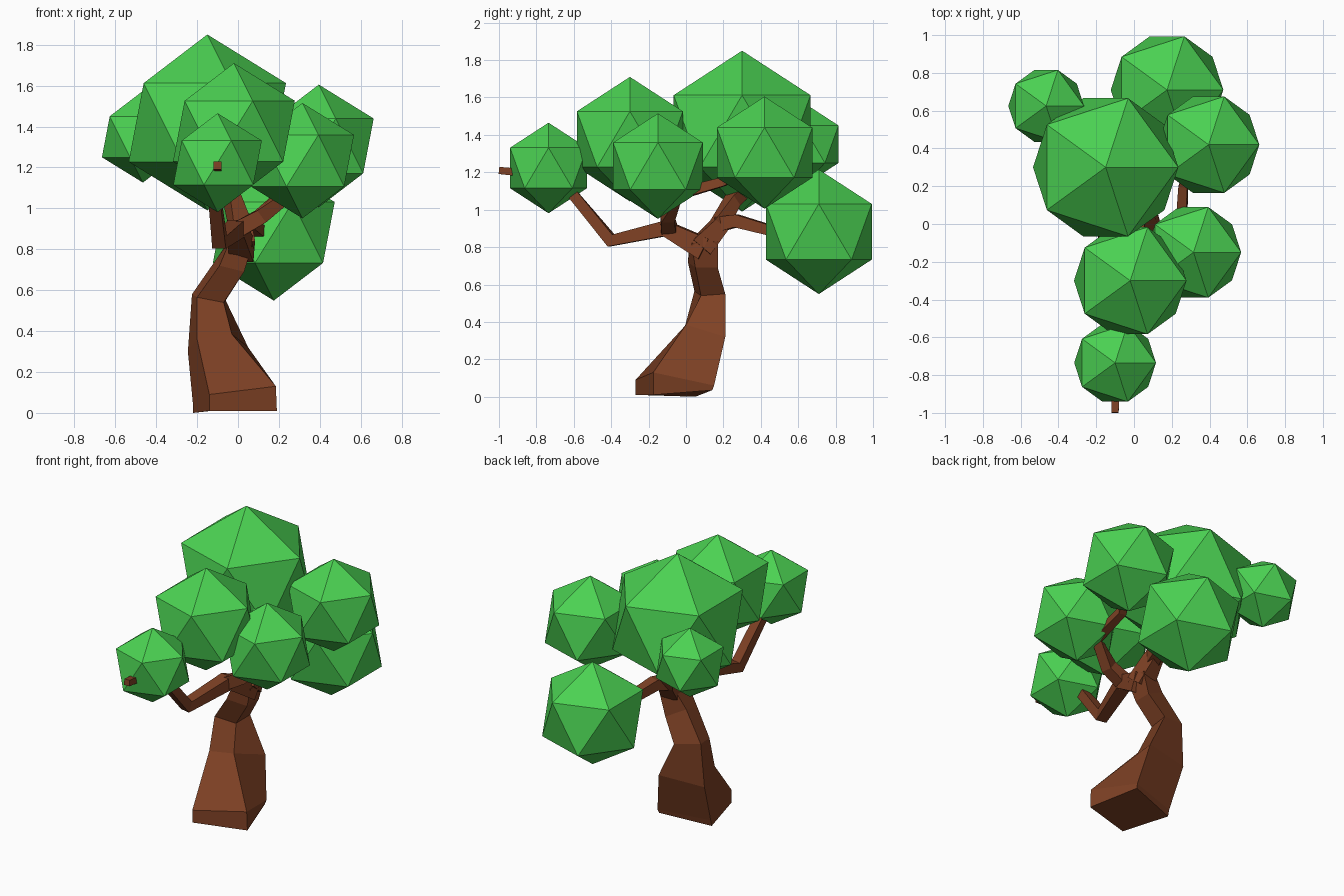
import bpy
import bmesh
from mathutils import Vector

cube = bpy.data.objects.get("Cube")
if cube:
    bpy.data.objects.remove(cube, do_unlink=True)


def make_material(name, colour):
    mat = bpy.data.materials.new(name)
    mat.use_nodes = True
    mat.diffuse_color = (*colour, 1)
    mat.node_tree.nodes["Principled BSDF"].inputs["Base Color"].default_value = (*colour, 1)
    return mat


bark = make_material("bark brown", (0.21, 0.053, 0.018))
leaf = make_material("leaf green", (0.07, 0.64, 0.085))


def finish(bm, name, material):
    """Turn a bmesh into a flat-shaded object."""
    bmesh.ops.recalc_face_normals(bm, faces=bm.faces)
    mesh = bpy.data.meshes.new(name)
    bm.to_mesh(mesh)
    bm.free()
    mesh.materials.append(material)
    obj = bpy.data.objects.new(name, mesh)
    bpy.context.collection.objects.link(obj)
    return obj


def loft(name, rings, material):
    """Skin a list of four-cornered rings and cap both ends."""
    bm = bmesh.new()
    loops = [[bm.verts.new(p) for p in ring] for ring in rings]
    for low, high in zip(loops, loops[1:]):
        for i in range(4):
            j = (i + 1) % 4
            bm.faces.new((low[i], low[j], high[j], high[i]))
    bm.faces.new(loops[0][::-1])
    bm.faces.new(loops[-1])
    return finish(bm, name, material)


def branch(name, path):
    """Square tube through (x, y, z, half width) points, mitred at bends."""
    points = [Vector(p[:3]) for p in path]
    rings = []
    for i, point in enumerate(points):
        before = points[max(i - 1, 0)]
        after = points[min(i + 1, len(points) - 1)]
        along = (after - before).normalized()
        side = along.cross(Vector((0, 0, 1))).normalized()
        up = side.cross(along)
        half = path[i][3]
        rings.append([point + half * (a * side + b * up)
                      for a, b in ((-1, -1), (1, -1), (1, 1), (-1, 1))])
    return loft(name, rings, bark)


# Leaning trunk, each ring ordered left-back, front, right, back
loft("trunk", [
    [(-.22, .05, 0), (-.14, -.27, .01), (.19, -.175, .01), (.095, .14, .035)],
    [(-.22, .06, .04), (-.14, -.27, .09), (.185, -.175, .13), (.1, .15, .06)],
    [(-.245, .16, .3), (-.2, -.01, .36), (-.03, 0, .385), (.05, .21, .32)],
    [(-.225, .17, .58), (-.2, .045, .565), (-.07, .08, .54), (-.06, .21, .55)],
    [(-.1, .14, .76), (-.09, .01, .72), (.03, .05, .69), (.03, .17, .69)],
    [(-.04, .15, .85), (-.04, .02, .84), (.07, .03, .82), (.07, .17, .83)],
], bark)

# Branches growing from the fork
branch("front_branch", [
    (.02, .1, .79, .06), (-.01, -.11, .9, .042), (-.09, -.4, .835, .034),
    (-.12, -.62, 1.1, .028), (-.1, -.8, 1.19, .022), (-.1, -1, 1.21, .019)])
branch("right_branch", [
    (-.01, -.09, .89, .04), (.11, -.1, .96, .036), (.25, -.05, 1.08, .03),
    (.26, .2, 1.15, .024), (.36, .4, 1.25, .02)])
branch("upper_branch", [
    (.02, .08, .8, .06), (.01, .18, .92, .045), (-.03, .25, 1.05, .035),
    (-.2, .42, 1.2, .028), (-.46, .62, 1.3, .02)])
branch("rear_branch", [
    (.01, .17, .92, .04), (.04, .27, .94, .034), (.1, .45, .89, .028),
    (.17, .65, .9, .022)])

# Leaf clusters: centre and radius
clusters = {
    "crown": (-.15, .3, 1.42, .43),
    "front_crown": (-.02, -.3, 1.377, .333),
    "front_tip": (-.1, -.735, 1.223, .242),
    "left_front": (.315, -.15, 1.233, .282),
    "left_rear": (.395, .42, 1.305, .3),
    "low_rear": (.175, .71, .882, .333),
    "right_rear": (-.465, .625, 1.35, .224),
}
for label, (x, y, z, radius) in clusters.items():
    bm = bmesh.new()
    bmesh.ops.create_icosphere(bm, subdivisions=1, radius=radius)
    obj = finish(bm, label + "_leaves", leaf)
    obj.location = (x, y, z)
